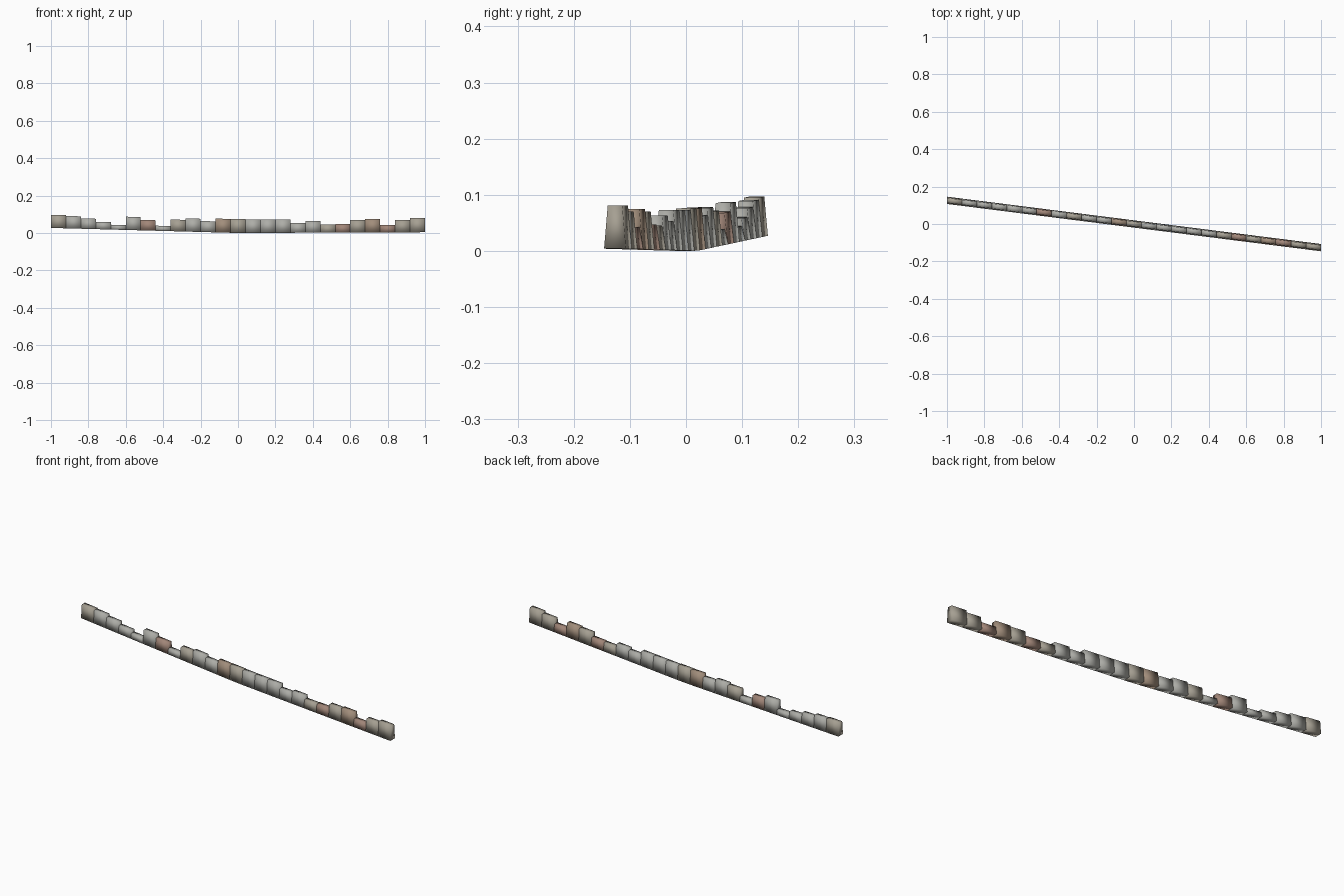
import bpy, bmesh

if "Cube" in bpy.data.objects:
    bpy.data.objects.remove(bpy.data.objects["Cube"])

# top height of each stone, left to right
TOPS = [.096, .090, .077, .059, .043, .086, .069, .038, .071, .077, .063, .076, .075,
        .073, .073, .073, .053, .063, .045, .047, .070, .075, .043, .070, .081]
# colour letter of each stone: grey, tan, brown, red
KINDS = "tgggggrgtggbtgggggtrtbrtt"
COLOURS = {"g": (.42, .42, .39, 1), "t": (.38, .35, .29, 1),
           "b": (.36, .27, .20, 1), "r": (.36, .24, .19, 1)}
mats = {}
for k, c in COLOURS.items():
    mats[k] = bpy.data.materials.new("stone_" + k)
    mats[k].diffuse_color = c

N = len(TOPS)
STEP = 2 / N
HALF_BOTTOM, HALF_TOP = .0195, .013


def ground(x):
    return -.027 * x if x < 0 else .004 * x


def path_y(x):
    return -.1265 * x


def stone(i):
    """One tapered block following the sloping path."""
    x0, x1 = -1 + i * STEP, -1 + (i + 1) * STEP
    mid = ground((x0 + x1) / 2)
    bm = bmesh.new()
    rings = []
    for x in (x0, x1):
        g, y = ground(x), path_y(x)
        top = TOPS[i] + g - mid
        rings.append([bm.verts.new(p) for p in (
            (x, y - HALF_BOTTOM, g), (x, y + HALF_BOTTOM, g),
            (x, y + HALF_TOP, top), (x, y - HALF_TOP, top))])
    a, b = rings
    bm.faces.new(a)
    bm.faces.new(b[::-1])
    for j in range(4):
        k = (j + 1) % 4
        bm.faces.new((a[j], b[j], b[k], a[k]))
    bmesh.ops.recalc_face_normals(bm, faces=bm.faces)
    for f in bm.faces:
        f.smooth = True
    me = bpy.data.meshes.new("edging_stone")
    bm.to_mesh(me)
    bm.free()
    me.materials.append(mats[KINDS[i]])
    bpy.context.collection.objects.link(bpy.data.objects.new(f"edging_stone_{i + 1}", me))


# row of edging stones
for i in range(N):
    stone(i)

for m in bpy.data.materials:
    if m.users and not m.is_grease_pencil:
        m.use_nodes = True
        m.node_tree.nodes["Principled BSDF"].inputs["Base Color"].default_value = m.diffuse_color
